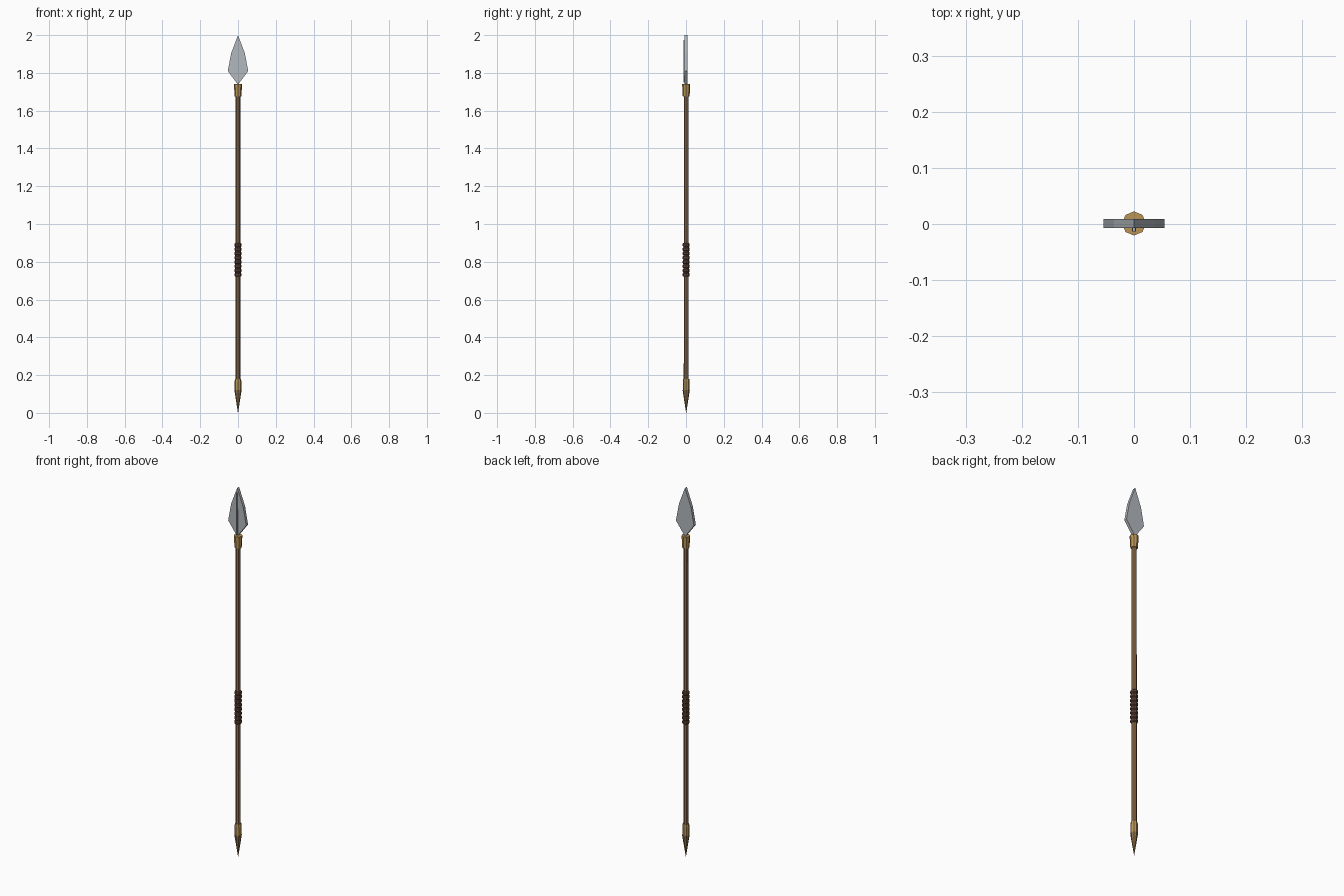
import bpy, bmesh, math

if "Cube" in bpy.data.objects:
    bpy.data.objects.remove(bpy.data.objects["Cube"])

CY = 0.001  # shared axis of the spear, ridge sits slightly forward


def material(name, rgb):
    m = bpy.data.materials.new(name)
    m.diffuse_color = (*rgb, 1)
    m.use_nodes = True
    m.node_tree.nodes["Principled BSDF"].inputs["Base Color"].default_value = m.diffuse_color
    return m


wood = material("wood", (0.29, 0.16, 0.07))
leather = material("leather", (0.13, 0.06, 0.035))
brass = material("brass", (0.50, 0.30, 0.09))
bronze = material("bronze", (0.27, 0.16, 0.06))
steel = material("steel", (0.45, 0.48, 0.51))


def finish(name, bm, mat):
    bmesh.ops.remove_doubles(bm, verts=bm.verts, dist=1e-5)
    bmesh.ops.recalc_face_normals(bm, faces=bm.faces)
    me = bpy.data.meshes.new(name)
    bm.to_mesh(me)
    bm.free()
    me.materials.append(mat)
    ob = bpy.data.objects.new(name, me)
    bpy.context.collection.objects.link(ob)
    return ob


def turned(name, profile, mat, sides=8):
    """Stack of flat-sided rings from (radius, z) pairs, capped at both ends."""
    bm = bmesh.new()
    rings = [[bm.verts.new((r * math.cos(math.tau * i / sides),
                            CY + r * math.sin(math.tau * i / sides), z))
              for i in range(sides)] for r, z in profile]
    for a, b in zip(rings, rings[1:]):
        for i in range(sides):
            j = (i + 1) % sides
            bm.faces.new((a[i], a[j], b[j], b[i]))
    bm.faces.new(rings[0][::-1])
    bm.faces.new(rings[-1])
    return finish(name, bm, mat)


def plate(name, outline, y0, y1, mat):
    """Extrude an (x, z) outline from y0 to y1."""
    bm = bmesh.new()
    face = bm.faces.new([bm.verts.new((x, y0, z)) for x, z in outline])
    ext = bmesh.ops.extrude_face_region(bm, geom=[face])
    for v in ext["geom"]:
        if isinstance(v, bmesh.types.BMVert):
            v.co.y = y1
    return finish(name, bm, mat)


# shaft
turned("shaft", [(0.013, 0.12), (0.012, 1.72)], wood)

# socket under the blade and ferrule above the butt spike
turned("socket", [(0.018, 1.675), (0.0215, 1.74)], brass)
turned("ferrule", [(0.018, 0.12), (0.018, 0.165), (0.016, 0.18)], brass)

# butt spike
turned("butt_spike", [(0.0005, 0.0), (0.019, 0.12)], bronze)

# grip: core with wrapped cords
turned("grip_core", [(0.0155, 0.722), (0.0155, 0.898)], leather)
for k in range(8):
    z = 0.731 + k * 0.0226
    turned(f"grip_cord_{k + 1}", [(0.015, z - 0.010), (0.0185, z - 0.006),
                                  (0.0185, z + 0.006), (0.015, z + 0.010)], leather)

# leaf-shaped blade
half = [(0.036, 1.905), (0.054, 1.81)]
outline = [(0, 2.0)] + half + [(0, 1.737)] + [(-x, z) for x, z in half[::-1]]
plate("blade", outline, CY - 0.008, CY + 0.008, steel)

# central ridge on the front of the blade
plate("blade_ridge", [(-0.004, 1.75), (0.004, 1.75), (0.003, 1.975), (-0.003, 1.975)],
      -0.013, -0.005, steel)
